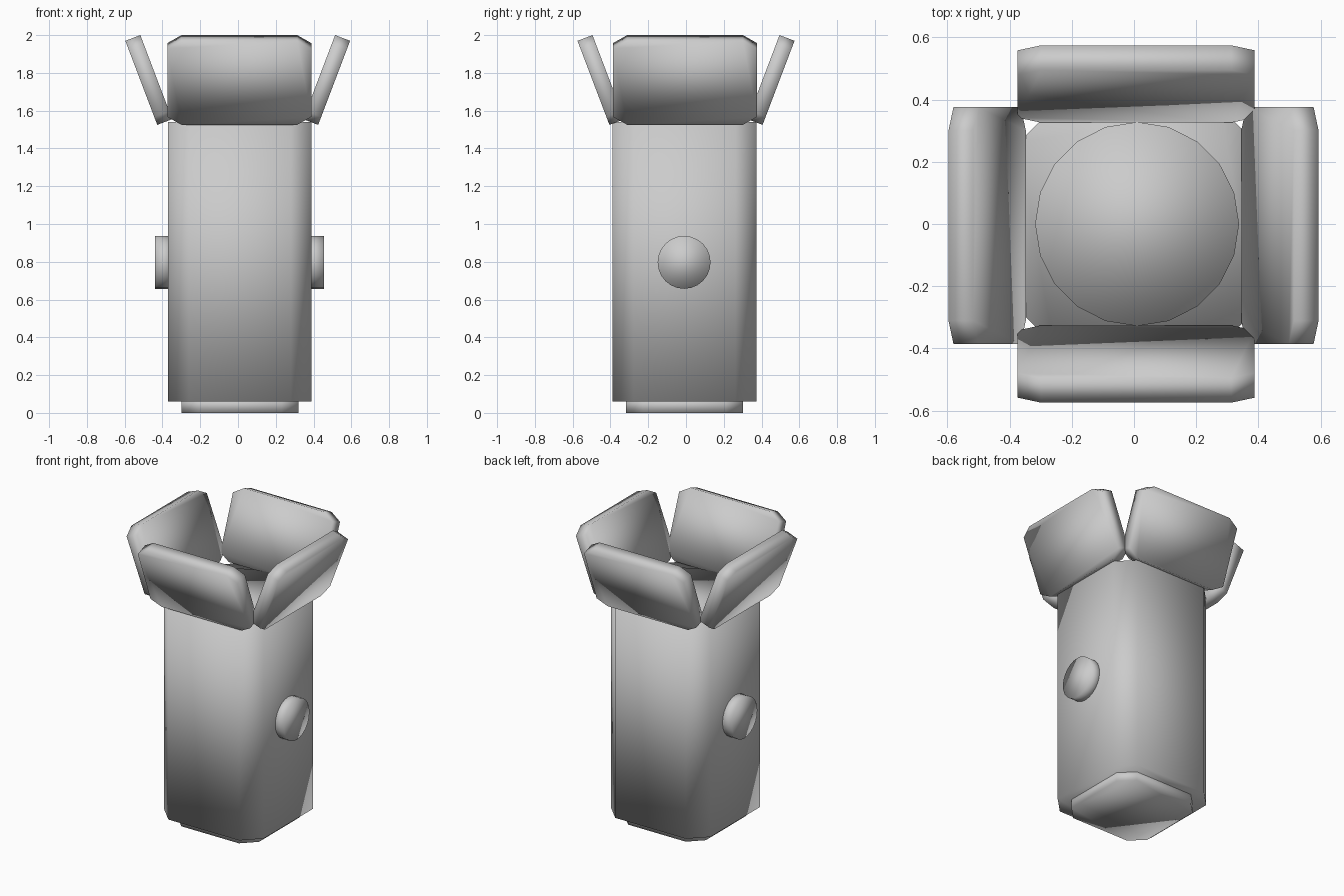
import bpy
import bmesh
import math
from mathutils import Matrix, Vector

if "Cube" in bpy.data.objects:
    bpy.data.objects.remove(bpy.data.objects["Cube"])

CX, CY = 0.01, -0.008  # body axis


def prism(name, outline, depth, matrix):
    """Extrude a flat outline along local z, then place it with a matrix."""
    bm = bmesh.new()
    face = bm.faces.new([bm.verts.new((x, y, 0)) for x, y in outline])
    new = bmesh.ops.extrude_face_region(bm, geom=[face])["geom"]
    bmesh.ops.translate(bm, vec=(0, 0, depth),
                        verts=[v for v in new if isinstance(v, bmesh.types.BMVert)])
    bm.transform(matrix)
    bmesh.ops.recalc_face_normals(bm, faces=bm.faces)
    mesh = bpy.data.meshes.new(name)
    bm.to_mesh(mesh)
    bm.free()
    mesh.shade_smooth()
    obj = bpy.data.objects.new(name, mesh)
    bpy.context.collection.objects.link(obj)
    return obj


def cut_rect(w, h, cw, ch):
    """Rectangle with cut corners, centred on the origin."""
    a, b = w / 2, h / 2
    return [(a, b - ch), (a - cw, b), (cw - a, b), (-a, b - ch),
            (-a, ch - b), (cw - a, -b), (a - cw, -b), (a, ch - b)]


def circle(r, n):
    return [(r * math.cos(2 * math.pi * i / n), r * math.sin(2 * math.pi * i / n))
            for i in range(n)]


# Foot, main column and round top plate
prism("foot", cut_rect(0.62, 0.62, 0.09, 0.09), 0.08, Matrix.Translation((CX, CY, 0)))
prism("column", cut_rect(0.76, 0.76, 0.11, 0.11), 1.48, Matrix.Translation((CX, CY, 0.06)))
prism("top_plate", circle(0.328, 20), 0.035, Matrix.Translation((CX, 0, 1.53)))

# Round side knobs on left and right
for name, x in (("left_knob", -0.44), ("right_knob", 0.355)):
    prism(name, circle(0.14, 24), 0.1,
          Matrix.Translation((x, -0.01, 0.797)) @ Matrix.Rotation(math.pi / 2, 4, 'Y'))

# Four flaps leaning outward around the rim
tilt = math.radians(20.8)
up = Vector((math.sin(tilt), 0, math.cos(tilt)))
out = Vector((math.cos(tilt), 0, -math.sin(tilt)))
for name, turn, dist, side in (("right_flap", 0, 0.345, -0.005), ("back_flap", 90, 0.326, -0.007),
                               ("left_flap", 180, 0.348, 0.005), ("front_flap", 270, 0.326, 0.007)):
    centre = Vector((dist, side, 1.555)) + up * 0.238
    lean = Matrix(((0, up.x, out.x, centre.x),
                   (1, up.y, out.y, centre.y),
                   (0, up.z, out.z, centre.z),
                   (0, 0, 0, 1)))
    prism(name, cut_rect(0.762, 0.476, 0.075, 0.045), 0.085,
          Matrix.Rotation(math.radians(turn), 4, 'Z') @ lean)
